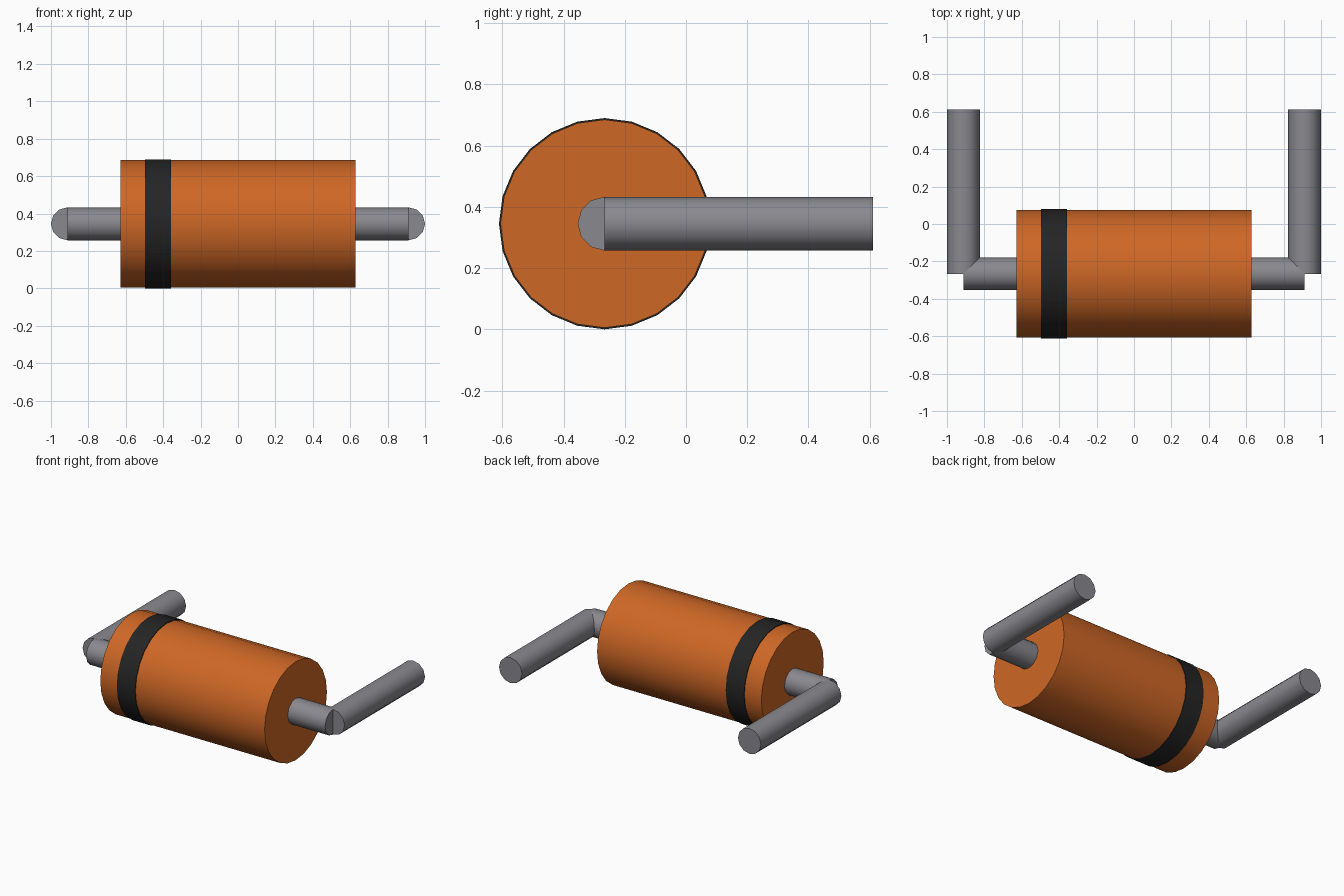
import bpy
import math
from mathutils import Vector

cube = bpy.data.objects.get("Cube")
if cube:
    bpy.data.objects.remove(cube, do_unlink=True)


def material(name, rgb):
    m = bpy.data.materials.new(name)
    m.use_nodes = True
    m.diffuse_color = (*rgb, 1)
    m.node_tree.nodes["Principled BSDF"].inputs["Base Color"].default_value = (*rgb, 1)
    return m


orange = material("orange", (0.62, 0.136, 0.019))
black = material("black", (0.018, 0.018, 0.018))
metal = material("grey metal", (0.25, 0.25, 0.275))


def rod(name, start, end, radius, sides, mat):
    """Capped cylinder running from start to end."""
    a, b = Vector(start), Vector(end)
    rotation = (0, math.pi / 2, 0) if abs(b.x - a.x) > 1e-6 else (-math.pi / 2, 0, 0)
    bpy.ops.mesh.primitive_cylinder_add(vertices=sides, radius=radius, depth=(b - a).length,
                                        location=(a + b) / 2, rotation=rotation)
    ob = bpy.context.object
    ob.name = name
    ob.data.materials.append(mat)
    bpy.ops.object.shade_smooth_by_angle(angle=math.radians(35))
    return ob


Y, Z = -0.266, 0.345      # axis of the body
LEAD_X, LEAD_R = 0.912, 0.088

# Body and painted band
rod("body", (-0.627, Y, Z), (0.627, Y, Z), 0.34, 24, orange)
rod("band", (-0.498, Y, Z), (-0.358, Y, Z), 0.345, 24, black)

# Bent wire leads, one on each end
for side, s in (("left", 1), ("right", -1)):
    rod(side + "_lead_inner", (s * 0.60, Y, Z), (s * LEAD_X, Y, Z), LEAD_R, 12, metal)
    rod(side + "_lead_outer", (s * LEAD_X, Y, Z), (s * LEAD_X, 0.611, Z), LEAD_R, 12, metal)
